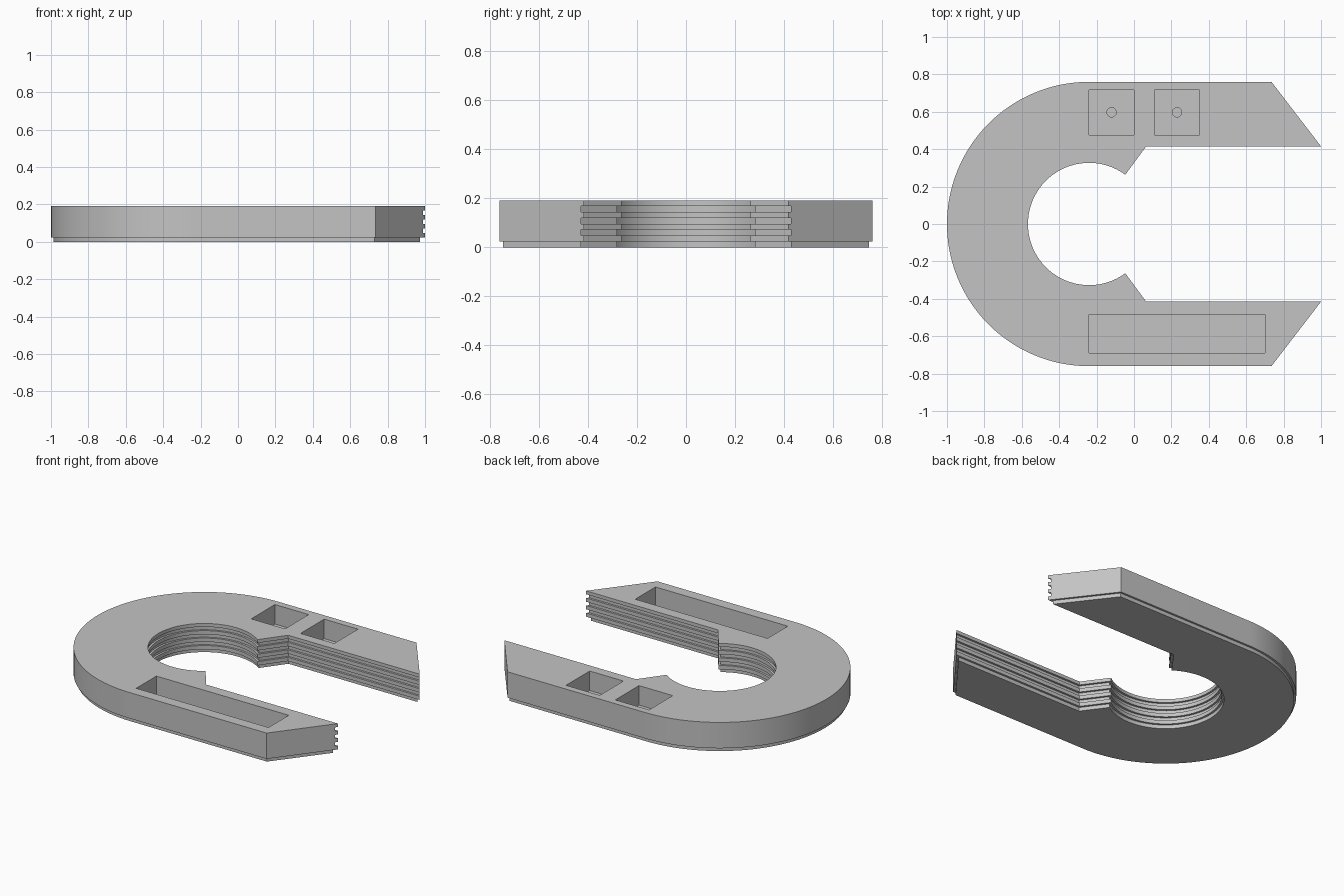
import bpy
import bmesh
import math
from mathutils import Vector, Matrix

cube = bpy.data.objects.get("Cube")
if cube:
    bpy.data.objects.remove(cube, do_unlink=True)

CENTRE = Vector((-0.24, 0))
OUTER_R, INNER_R, ARM_Y = 0.76, 0.327, 0.415
HEIGHT, STEP, INSET = 0.19, 0.024, 0.013
POCKET_FLOOR = 0.065

grey = bpy.data.materials.new("plain_grey")
grey.use_nodes = True
grey.diffuse_color = (0.55, 0.55, 0.55, 1)
grey.node_tree.nodes["Principled BSDF"].inputs["Base Color"].default_value = (0.55, 0.55, 0.55, 1)


def arc(radius, start, end, count):
    """Points along an arc around the ring centre."""
    angles = [start + (end - start) * k / count for k in range(count + 1)]
    return [CENTRE + radius * Vector((math.cos(a), math.sin(a))) for a in angles]


def mirrored(p):
    return Vector((p.x, -p.y))


def outline(outer, inner):
    """Horseshoe outline, with its outer and inner walls set back separately."""
    # Slanted end of the arm
    tip, corner = Vector((1.0, ARM_Y)), Vector((0.735, OUTER_R))
    along = (corner - tip).normalized()
    normal = Vector((along.y, -along.x))
    reach = normal.dot(tip) - outer

    def on_end(y):
        return Vector(((reach - normal.y * y) / normal.x, y))

    # Radial shoulder between the arm and the round opening
    radial = (Vector((0.065, ARM_Y)) - CENTRE).normalized()
    side = Vector((-radial.y, radial.x))
    edge_y = ARM_Y + inner
    start = CENTRE + side * inner
    shoulder = start + radial * ((edge_y - start.y) / radial.y)
    r = INNER_R + inner
    nose = start + radial * math.sqrt(r * r - inner * inner)
    a = math.atan2(nose.y, nose.x - CENTRE.x)

    upper = [on_end(edge_y), on_end(OUTER_R - outer)]
    back = arc(OUTER_R - outer, math.pi / 2, math.pi * 1.5, 72)
    lower = [mirrored(p) for p in reversed(upper)]
    opening = arc(r, 2 * math.pi - a, a, 56)
    return upper + back + lower + [mirrored(shoulder)] + opening + [shoulder]


def finish(bm, name):
    bmesh.ops.recalc_face_normals(bm, faces=bm.faces)
    mesh = bpy.data.meshes.new(name)
    bm.to_mesh(mesh)
    bm.free()
    mesh.materials.append(grey)
    obj = bpy.data.objects.new(name, mesh)
    bpy.context.collection.objects.link(obj)
    return obj


# Body: stepped foot, then alternating ribs and grooves on the inner wall
bm = bmesh.new()
previous = None
for layer in range(8):
    top = HEIGHT if layer == 7 else (layer + 1) * STEP
    outer = INSET if layer == 0 else 0
    inner = INSET if layer % 2 == 0 else 0
    for z in (layer * STEP, top):
        ring = [bm.verts.new((p.x, p.y, z)) for p in outline(outer, inner)]
        if previous is None:
            bm.faces.new(ring)
        else:
            for k in range(len(ring)):
                n = (k + 1) % len(ring)
                bm.faces.new((previous[k], previous[n], ring[n], ring[k]))
        previous = ring
bm.faces.new(previous)
body = finish(bm, "horseshoe_body")


def cut(tool):
    tool.hide_render = True
    mod = body.modifiers.new(tool.name, "BOOLEAN")
    mod.operation = "DIFFERENCE"
    mod.solver = "EXACT"
    mod.object = tool
    bpy.ops.object.modifier_apply(modifier=mod.name)
    bpy.data.objects.remove(tool, do_unlink=True)


def pocket(name, x0, x1, y0, y1):
    bm = bmesh.new()
    z0, z1 = POCKET_FLOOR, HEIGHT + 0.1
    place = Matrix.Translation(((x0 + x1) / 2, (y0 + y1) / 2, (z0 + z1) / 2))
    size = Matrix.Diagonal((x1 - x0, y1 - y0, z1 - z0, 1))
    bmesh.ops.create_cube(bm, size=1, matrix=place @ size)
    cut(finish(bm, name))


def pin_hole(name, x, y):
    bm = bmesh.new()
    bmesh.ops.create_cone(bm, cap_ends=True, segments=24, radius1=0.025, radius2=0.025,
                          depth=0.1, matrix=Matrix.Translation((x, y, 0.08)))
    cut(finish(bm, name))


bpy.ops.object.select_all(action="DESELECT")
bpy.context.view_layer.objects.active = body
body.select_set(True)

# Long pocket in one arm, two square pockets with pin holes in the other
pocket("long_pocket", -0.24, 0.7, -0.69, -0.485)
for x in (-0.12, 0.23):
    pocket("square_pocket", x - 0.12, x + 0.12, 0.477, 0.717)
    pin_hole("pin_hole", x, 0.597)

bpy.ops.object.shade_smooth_by_angle(angle=math.radians(25))
